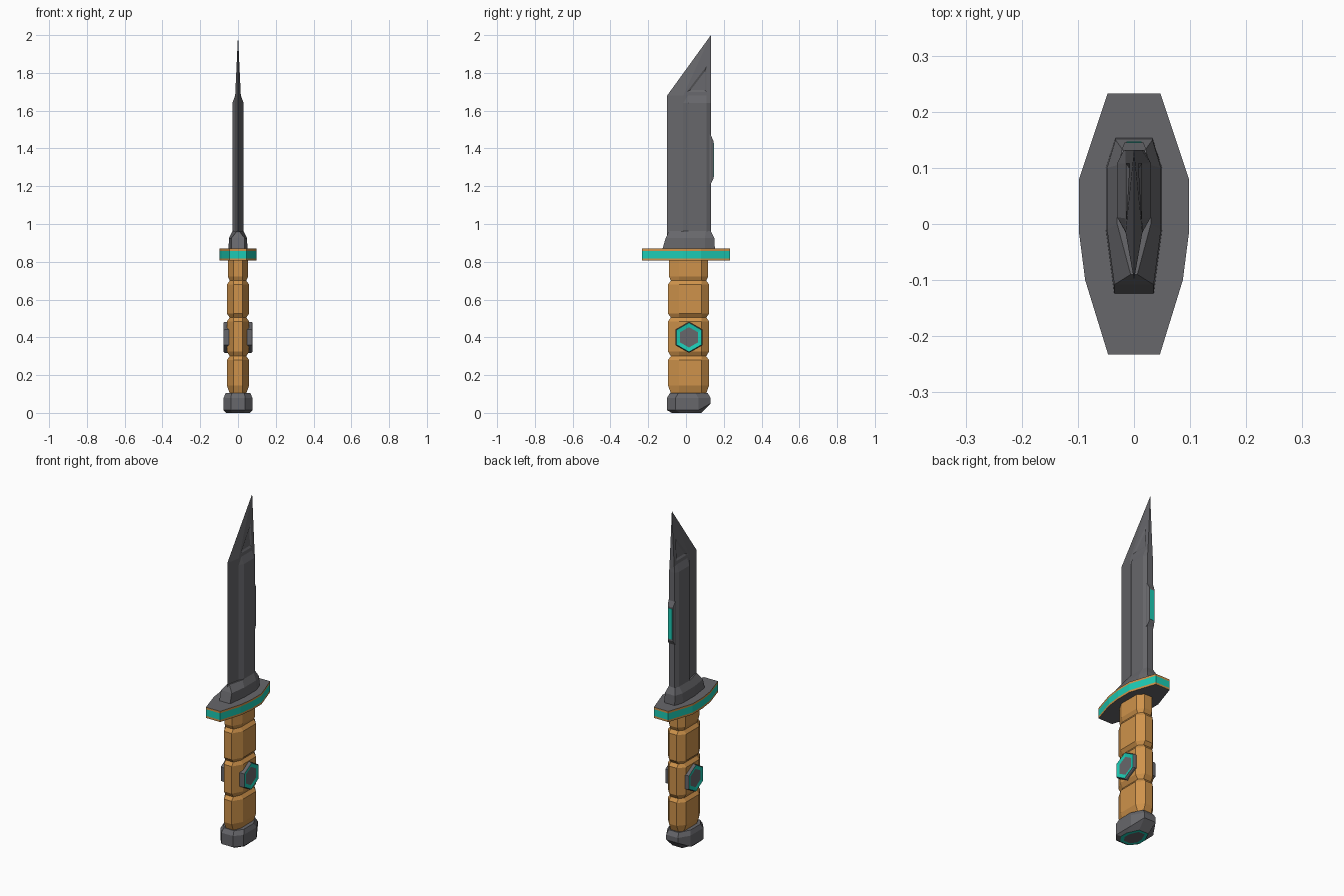
import bpy, bmesh, math
from mathutils import Vector

if "Cube" in bpy.data.objects:
    bpy.data.objects.remove(bpy.data.objects["Cube"])


def material(name, rgb):
    m = bpy.data.materials.new(name)
    m.diffuse_color = (*rgb, 1)
    m.use_nodes = True
    m.node_tree.nodes["Principled BSDF"].inputs["Base Color"].default_value = m.diffuse_color
    return m


GREY = material("steel grey", (0.135, 0.135, 0.147))
ORANGE = material("warm orange", (0.62, 0.29, 0.07))
TEAL = material("teal", (0.012, 0.60, 0.46))


def finish(bm, name, mats):
    bmesh.ops.remove_doubles(bm, verts=bm.verts, dist=1e-5)
    bmesh.ops.recalc_face_normals(bm, faces=bm.faces)
    me = bpy.data.meshes.new(name)
    bm.to_mesh(me)
    bm.free()
    for m in mats:
        me.materials.append(m)
    ob = bpy.data.objects.new(name, me)
    bpy.context.collection.objects.link(ob)
    return ob


def loft(name, rings, mats, bands=None, inset_cap=None, depth=0.0):
    """Skin rings of points; bands = material index of each band.
    inset_cap: width of a teal rim (index 1) around the last cap."""
    bm = bmesh.new()
    vs = [[bm.verts.new(p) for p in r] for r in rings]
    n = len(rings[0])
    for i in range(len(vs) - 1):
        for j in range(n):
            k = (j + 1) % n
            f = bm.faces.new((vs[i][j], vs[i][k], vs[i + 1][k], vs[i + 1][j]))
            f.material_index = bands[i] if bands else 0
    bm.faces.new(vs[0][::-1])
    cap = bm.faces.new(vs[-1])
    bmesh.ops.recalc_face_normals(bm, faces=bm.faces)
    if inset_cap:
        rim = bmesh.ops.inset_individual(bm, faces=[cap], thickness=inset_cap, depth=depth)
        for f in rim["faces"]:
            f.material_index = 1
        cap.material_index = 0
    return finish(bm, name, mats)


def mirrored(half):
    """Closed outline from its +x half, listed front to back."""
    return half + [(-x, y) for x, y in reversed(half)]


def at(outline, z):
    return [(x, y, z(y) if callable(z) else z) for x, y in outline]


# Pommel, sloped up at the back, with a teal rim underneath
def pommel_section(w, y0, y1):
    return mirrored([(w * .5, y0), (w, y0 + .045), (w, y1 - .065), (w * .5, y1)])


loft("pommel", [
    at(pommel_section(.066, -.085, .115), .105),
    at(pommel_section(.076, -.1, .13), .08),
    at(pommel_section(.076, -.1, .13), lambda y: .05 if y > .1 else .014),
    at(pommel_section(.062, -.075, .08), 0)],
    [GREY, TEAL], inset_cap=.02)


# Faceted grip with grooves
def grip_section(d):
    return mirrored([(.025, -.095 + d), (.059 - d, -.037), (.059 - d, .083), (.025, .122 - d)])


grip = [(.09, .02), (.145, 0), (.28, 0), (.30, .015), (.325, 0), (.485, 0),
        (.505, .015), (.525, 0), (.68, 0), (.70, .015), (.722, .005), (.815, .005)]
loft("grip", [at(grip_section(d), z) for z, d in grip], [ORANGE])

# Hexagonal bolts on both sides of the grip
for side, label in ((1, "right"), (-1, "left")):
    rings = []
    for x, r in ((.04, .082), (.07, .082), (.077, .077)):
        rings.append([(side * x, .016 + r * math.sin(a * math.pi / 3),
                       .40 + r * math.cos(a * math.pi / 3)) for a in range(6)])
    loft("bolt_" + label, rings, [GREY, TEAL], inset_cap=.023, depth=-.004)

# Guard with orange and teal stripes round its rim
guard = mirrored([(.046, -.233), (.087, -.10), (.098, -.015), (.098, .08), (.047, .233)])
loft("guard", [at(guard, z) for z in (.806, .818, .857, .869)],
     [GREY, ORANGE, TEAL], bands=[1, 2, 1])

# Collar at the foot of the blade
low = mirrored([(.035, -.125), (.05, -.01), (.05, .10), (.033, .153)])
mid = mirrored([(.035, -.108), (.048, -.01), (.048, .10), (.033, .15)])
top = mirrored([(.006, -.09), (.03, .0), (.03, .105), (.02, .132)])
loft("collar", [at(low, .866), at(mid, .925), at(top, .962)], [GREY])

# Thick blade body with bevelled spine
body = mirrored([(.015, -.015), (.03, .012), (.03, .108), (.018, .132)])
body_end = mirrored([(.014, -.015), (.015, .01), (.015, .108), (.0145, .131)])
loft("blade_body", [at(body, .93), at(body, 1.64), at(body_end, 1.68)], [GREY])

# Raised block on the spine with teal inlay
block = []
for y, w, z0, z1 in ((.12, .022, 1.21, 1.475), (.132, .022, 1.215, 1.47), (.145, .017, 1.24, 1.44)):
    block.append([(-w, y, z0), (w, y, z0), (w, y, z1), (-w, y, z1)])
loft("spine_block", block, [GREY])
loft("spine_inlay", [[(-.013, y, 1.25), (.013, y, 1.25), (.013, y, 1.43), (-.013, y, 1.43)]
                     for y in (.14, .147)], [TEAL])

# Cutting edge and tip, with a sunken triangle on each side
bm = bmesh.new()


def face(*pts):
    bm.faces.new([bm.verts.new(p) for p in pts])


def tip_x(z):
    return .015 * (2 - z) / .32


tri = [(.005, 1.70), (.108, 1.70), (.108, 1.835)]
cy, cz = .078, 1.738
for s in (1, -1):
    A, B, T = (0, -.10, .93), (0, -.10, 1.68), (0, .132, 2)
    C, D = (s * .015, -.015, 1.68), (s * .015, -.015, .93)
    E, F = (s * .015, .132, 1.68), (s * .015, .11, .93)
    face(A, B, C, D)
    face(B, T, C)
    face(D, C, E, F)
    outer = [C, E, T]
    rim = [(s * tip_x(z), y, z) for y, z in tri]
    sunk = []
    for y, z in tri:
        y, z = cy + (y - cy) * .72, cz + (z - cz) * .72
        sunk.append((s * (tip_x(z) - .005), y, z))
    for i in range(3):
        j = (i + 1) % 3
        face(outer[i], outer[j], rim[j], rim[i])
        face(rim[i], rim[j], sunk[j], sunk[i])
    face(*sunk)
    face(A, D, F, (0, .11, .93))
# Back of the tip
face((.015, .132, 1.68), (-.015, .132, 1.68), (0, .132, 2))
face((.015, .132, 1.68), (-.015, .132, 1.68), (-.015, .11, .93), (0, .11, .93), (.015, .11, .93))
finish(bm, "blade_edge_and_tip", [GREY])
